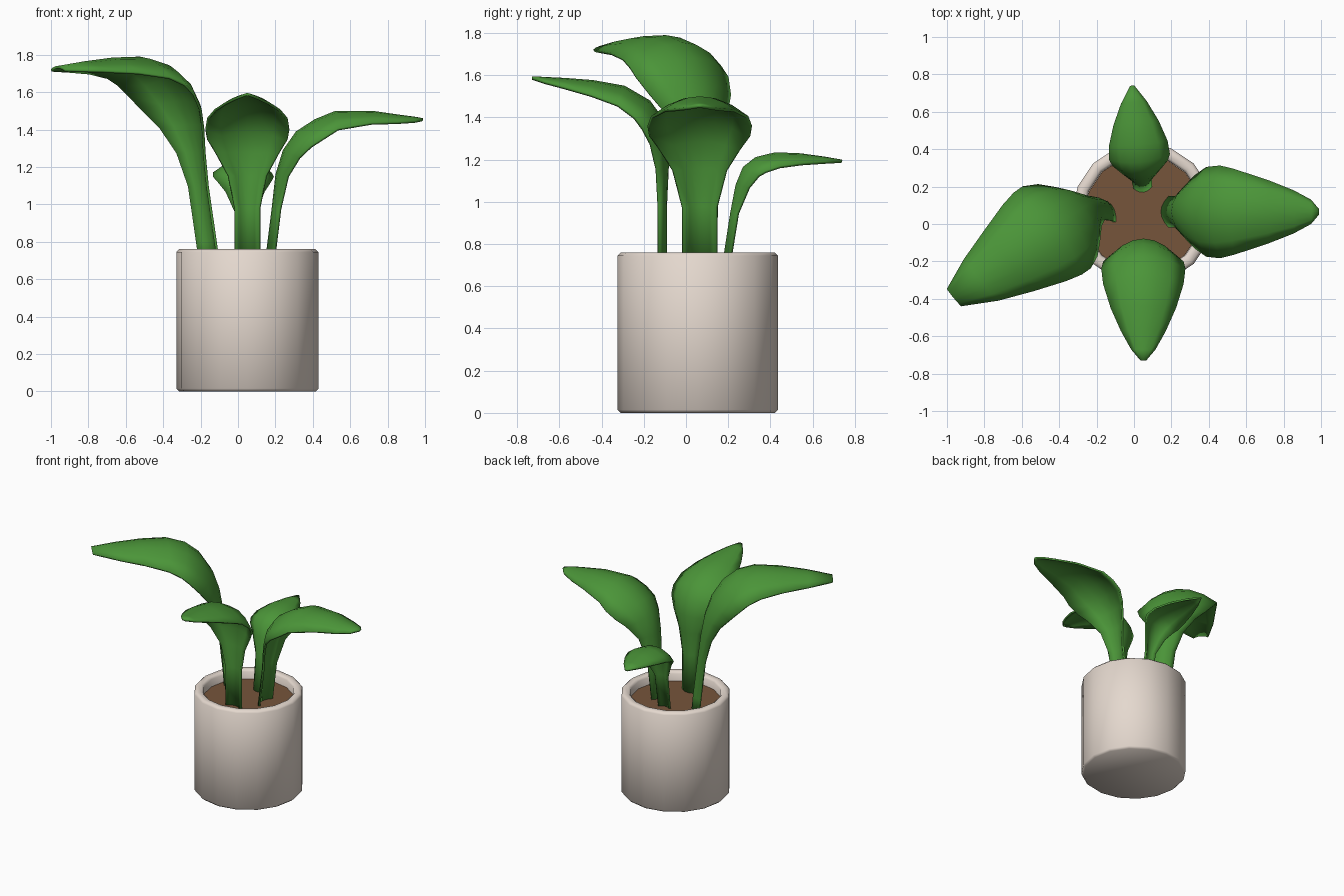
import bpy, bmesh, math
from mathutils import Vector

if "Cube" in bpy.data.objects:
    bpy.data.objects.remove(bpy.data.objects["Cube"])

def material(name, rgb):
    m = bpy.data.materials.new(name)
    m.diffuse_color = (*rgb, 1)
    m.use_nodes = True
    m.node_tree.nodes["Principled BSDF"].inputs["Base Color"].default_value = m.diffuse_color
    return m

CERAMIC = material("beige ceramic", (0.78, 0.69, 0.62))
EARTH = material("brown soil", (0.18, 0.09, 0.044))
GREEN = material("leaf green", (0.07, 0.30, 0.04))
CENTRE = Vector((0.05, 0.055, 0))
SOIL_Z = 0.69

def finish(name, bm, mat, angle):
    me = bpy.data.meshes.new(name)
    bm.to_mesh(me)
    bm.free()
    ob = bpy.data.objects.new(name, me)
    bpy.context.collection.objects.link(ob)
    me.materials.append(mat)
    bpy.ops.object.select_all(action='DESELECT')
    bpy.context.view_layer.objects.active = ob
    ob.select_set(True)
    bpy.ops.object.shade_smooth_by_angle(angle=math.radians(angle))
    return ob

def lathe(name, profile, mat, sides=16):
    # rings joined by quads, flat caps on both ends
    bm = bmesh.new()
    rings = []
    for r, z in profile:
        rings.append([bm.verts.new(CENTRE + Vector((r * math.cos(a), r * math.sin(a), z)))
                      for a in (2 * math.pi * k / sides for k in range(sides))])
    for a, b in zip(rings, rings[1:]):
        for k in range(sides):
            n = (k + 1) % sides
            bm.faces.new((a[k], a[n], b[n], b[k]))
    bm.faces.new(rings[0][::-1])
    bm.faces.new(rings[-1])
    return finish(name, bm, mat, 50)

def leaf(name, base, direction, spine, cols=6):
    # spine rows: distance outwards, height, half width, optional sideways drift
    d = Vector((*direction, 0)).normalized()
    w = d.cross(Vector((0, 0, 1)))
    length = spine[-1][0]
    mid = [Vector((*base, 0)) + d * r[0] + Vector((0, 0, r[1]))
           + w * (r[3] if len(r) > 3 else 0) for r in spine]
    bm = bmesh.new()
    rows = []
    for i, p in enumerate(mid):
        hw = spine[i][2]
        droop = (0.49 - 0.18 * spine[i][0] / length) * hw   # arch flattens to the tip
        t = mid[min(i + 1, len(mid) - 1)] - mid[max(i - 1, 0)]
        n = w.cross(t).normalized()
        rows.append([bm.verts.new(p + w * hw * s - n * droop * s * s)
                     for s in (2 * j / cols - 1 for j in range(cols + 1))])
    for a, b in zip(rows, rows[1:]):
        for j in range(cols):
            bm.faces.new((a[j], a[j + 1], b[j + 1], b[j]))
    ob = finish(name, bm, GREEN, 50)
    sol = ob.modifiers.new("thickness", 'SOLIDIFY')
    sol.thickness = 0.014
    sol.offset = -1
    return ob

# Pot with bevelled rim and foot, open inside down to the soil
lathe("pot", [(0.365, 0), (0.38, 0.015), (0.38, 0.745), (0.365, 0.76),
              (0.33, 0.76), (0.315, 0.745), (0.315, 0.64)], CERAMIC)
lathe("soil", [(0.314, 0.645), (0.314, SOIL_Z)], EARTH)

# Four arching leaves
leaf("front_leaf", (0.05, -0.09), (0, -1),
     [(0, 0.66, .07), (0, 0.98, .07), (-.008, 1.15, .105), (-.012, 1.28, .17),
      (.015, 1.39, .215), (.08, 1.48, .225), (.20, 1.55, .215), (.35, 1.577, .175),
      (.48, 1.587, .12), (.58, 1.592, .065), (.64, 1.595, .015)])
leaf("right_leaf", (0.14, 0.065), (1, 0),
     [(0, 0.66, .085), (.04, 0.98, .085), (.06, 1.16, .13), (.10, 1.29, .195),
      (.17, 1.39, .24), (.27, 1.455, .248), (.38, 1.50, .23), (.58, 1.50, .17),
      (.72, 1.48, .115), (.81, 1.468, .065), (.85, 1.46, .015)])
leaf("back_leaf", (0.05, 0.165), (-0.104, 0.995),
     [(0, 0.66, .05), (.045, 0.95, .055), (.07, 1.08, .105), (.105, 1.165, .148),
      (.165, 1.212, .163), (.26, 1.235, .158), (.38, 1.23, .122),
      (.49, 1.215, .07), (.578, 1.20, .012)])
leaf("left_leaf", (-0.115, 0.10), (-0.77, -0.64),
     [(0, .66, .085, 0), (.01, .8, .085, .02), (.04, 1.1, .085, .052), (.06, 1.28, .12, .07),
      (.085, 1.43, .185, .083), (.13, 1.56, .25, .092), (.21, 1.68, .285, .1),
      (.31, 1.755, .285, .105), (.44, 1.79, .265, .112), (.62, 1.785, .21, .125),
      (.8, 1.765, .145, .142), (.97, 1.74, .06, .162)])
